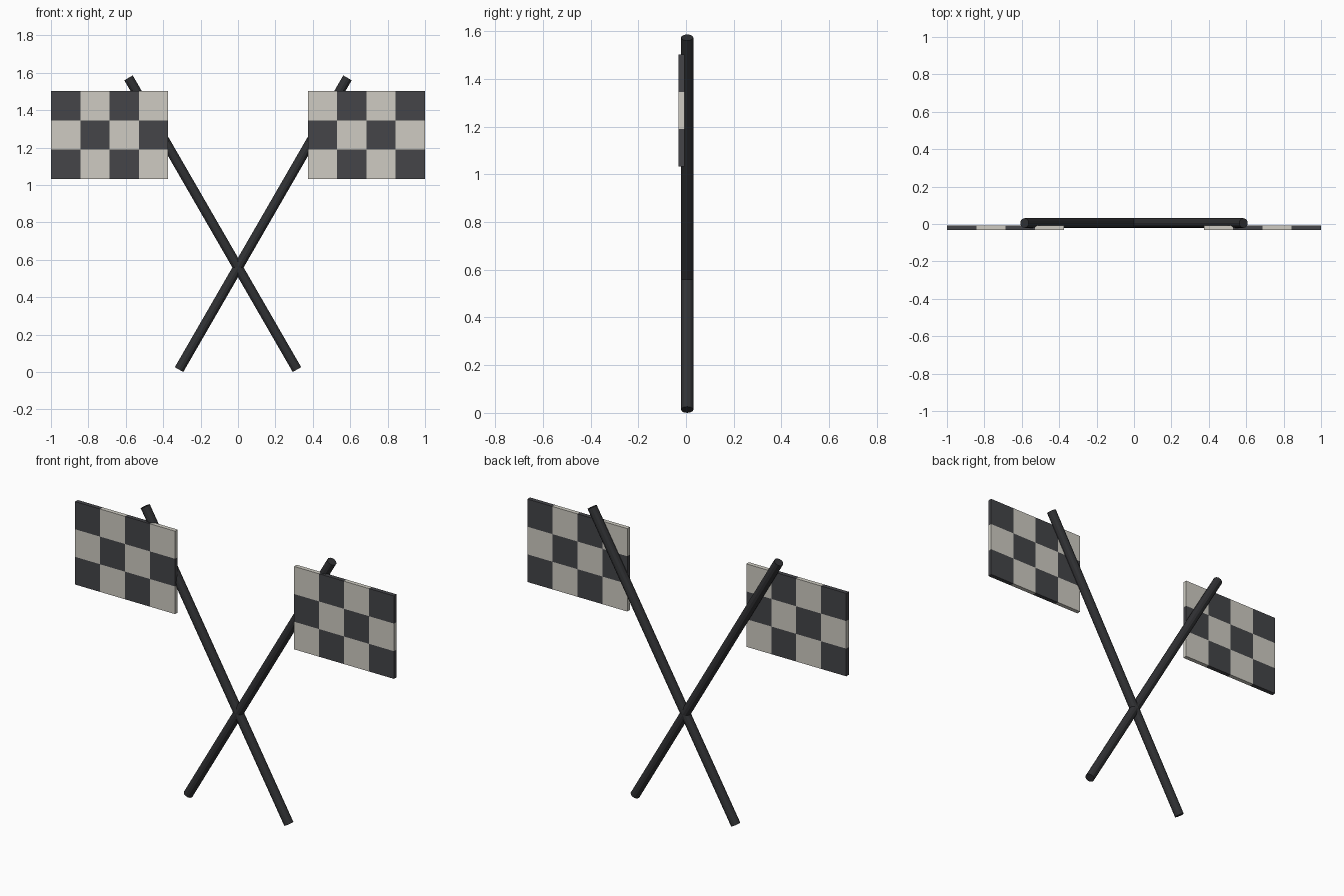
import bpy, bmesh
from math import radians
from mathutils import Vector

if "Cube" in bpy.data.objects:
    bpy.data.objects.remove(bpy.data.objects["Cube"])


def material(name, color):
    m = bpy.data.materials.new(name)
    m.diffuse_color = (*color, 1)
    m.use_nodes = True
    m.node_tree.nodes["Principled BSDF"].inputs["Base Color"].default_value = m.diffuse_color
    return m


DARK = material("dark_cloth", (0.058, 0.059, 0.066))
LIGHT = material("light_cloth", (0.62, 0.60, 0.54))
POLE = material("pole_black", (0.03, 0.031, 0.034))

COLS, ROWS = 4, 3
CELL = 0.1567
FLAG_FRONT, FLAG_BACK = -0.031, -0.007
FLAG_TOP = 1.502
POLE_R, POLE_Y = 0.026, 0.005


def make_pole(name, side):
    # straight twelve-sided rod leaning outward to its own side
    a = Vector((-0.315 * side, POLE_Y, POLE_R / 2))
    b = Vector((0.585 * side, POLE_Y, 1.573))
    d = b - a
    bpy.ops.mesh.primitive_cylinder_add(
        vertices=12, radius=POLE_R, depth=d.length, location=(a + b) / 2,
        rotation=(0, side * radians(30), 0))
    o = bpy.context.object
    o.name = name
    o.data.materials.append(POLE)


def make_flag(name, side):
    # chequered panel: a grid of cells, counted inward from the outer top corner
    bm = bmesh.new()
    grid = [[bm.verts.new((side * (1 - c * CELL), FLAG_FRONT, FLAG_TOP - r * CELL))
             for c in range(COLS + 1)] for r in range(ROWS + 1)]
    for r in range(ROWS):
        for c in range(COLS):
            f = bm.faces.new((grid[r][c], grid[r][c + 1],
                              grid[r + 1][c + 1], grid[r + 1][c]))
            f.material_index = (r + c) % 2
    # thickness: back copy plus rim, each rim face taking its cell's colour
    front = list(bm.faces)
    rim = [e for e in bm.edges if e.is_boundary]
    back = {v: bm.verts.new((v.co.x, FLAG_BACK, v.co.z)) for v in list(bm.verts)}
    for f in front:
        n = bm.faces.new([back[v] for v in reversed(f.verts[:])])
        n.material_index = f.material_index
    for e in rim:
        idx = e.link_faces[0].material_index
        u, v = e.verts
        bm.faces.new((u, v, back[v], back[u])).material_index = idx
    bmesh.ops.recalc_face_normals(bm, faces=bm.faces[:])
    me = bpy.data.meshes.new(name)
    bm.to_mesh(me)
    bm.free()
    me.materials.append(DARK)
    me.materials.append(LIGHT)
    bpy.context.collection.objects.link(bpy.data.objects.new(name, me))


for label, s in (("left", -1), ("right", 1)):
    make_pole(label + "_pole", s)
    make_flag(label + "_flag", s)
